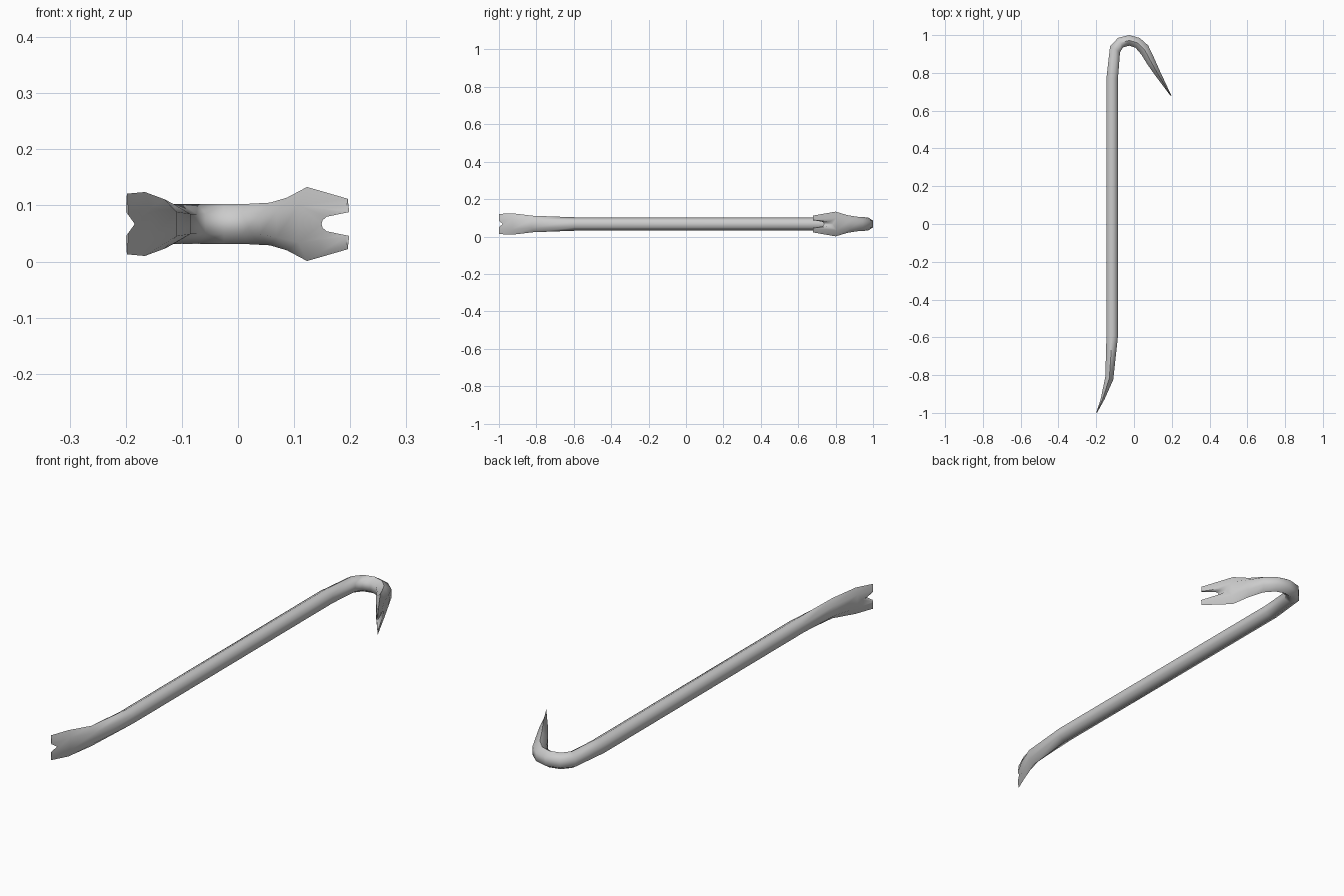
import bpy, bmesh, math
from mathutils import Vector

if "Cube" in bpy.data.objects:
    bpy.data.objects.remove(bpy.data.objects["Cube"])

ZC = 0.067  # height of the bar's centre plane

# Stations along the bar: outer edge x,y / inner edge x,y / half height
stations = [
    (-0.200, -0.998, -0.196, -1.000, 0.054),
    (-0.176, -0.925, -0.156, -0.928, 0.057),
    (-0.152, -0.810, -0.110, -0.825, 0.044),
    (-0.146, -0.600, -0.085, -0.595, 0.036),
    (-0.146, 0.770, -0.085, 0.770, 0.036),
    (-0.127, 0.940, -0.074, 0.910, 0.036),
    (-0.085, 0.985, -0.058, 0.935, 0.036),
    (-0.025, 1.000, -0.025, 0.944, 0.036),
    (0.030, 0.985, 0.008, 0.933, 0.036),
    (0.075, 0.945, 0.039, 0.897, 0.038),
    (0.106, 0.880, 0.069, 0.848, 0.047),
    (0.138, 0.808, 0.108, 0.792, 0.066),
    (0.198, 0.680, 0.193, 0.679, 0.045),
]

# Crowbar body: six-sided section swept along the stations
bm = bmesh.new()
rings = []
for ox, oy, ix, iy, h in stations:
    mx, my = (ox + ix) / 2, (oy + iy) / 2
    pts = [(mx, my, h), (ox, oy, h / 2), (ox, oy, -h / 2),
           (mx, my, -h), (ix, iy, -h / 2), (ix, iy, h / 2)]
    rings.append([bm.verts.new(Vector(p) + Vector((0, 0, ZC))) for p in pts])
for a, b in zip(rings, rings[1:]):
    for i in range(6):
        j = (i + 1) % 6
        bm.faces.new((a[i], a[j], b[j], b[i]))
bm.faces.new(rings[0])
bm.faces.new(rings[-1][::-1])
bmesh.ops.recalc_face_normals(bm, faces=bm.faces[:])
mesh = bpy.data.meshes.new("crowbar")
bm.to_mesh(mesh)
bm.free()
bar = bpy.data.objects.new("crowbar", mesh)
bpy.context.collection.objects.link(bar)
bpy.context.view_layer.objects.active = bar
bar.select_set(True)


def cut_notch(half_outline, y0, y1):
    """Cut a notch, outlined in x and mirrored in z, through y0..y1."""
    outline = half_outline + [(x, -z) for x, z in reversed(half_outline) if z > 0]
    cb = bmesh.new()
    face = cb.faces.new([cb.verts.new((x, y0, ZC + z)) for x, z in outline])
    ext = bmesh.ops.extrude_face_region(cb, geom=[face])
    moved = [v for v in ext["geom"] if isinstance(v, bmesh.types.BMVert)]
    bmesh.ops.translate(cb, verts=moved, vec=(0, y1 - y0, 0))
    bmesh.ops.recalc_face_normals(cb, faces=cb.faces[:])
    me = bpy.data.meshes.new("notch_cutter")
    cb.to_mesh(me)
    cb.free()
    cutter = bpy.data.objects.new("notch_cutter", me)
    cutter.hide_render = True
    bpy.context.collection.objects.link(cutter)
    mod = bar.modifiers.new("notch", 'BOOLEAN')
    mod.operation = 'DIFFERENCE'
    mod.solver = 'EXACT'
    mod.object = cutter
    bpy.ops.object.modifier_apply(modifier=mod.name)
    bpy.data.objects.remove(cutter)


# V notch in the straight end, rounded slot in the hooked claw
cut_notch([(-0.184, 0.0), (-0.202, 0.025), (-0.23, 0.064)], -1.1, -0.85)
cut_notch([(0.149, 0.0), (0.151, 0.007), (0.158, 0.013), (0.197, 0.021), (0.22, 0.025)], 0.55, 0.9)

bpy.ops.object.shade_smooth_by_angle(angle=math.radians(66))
